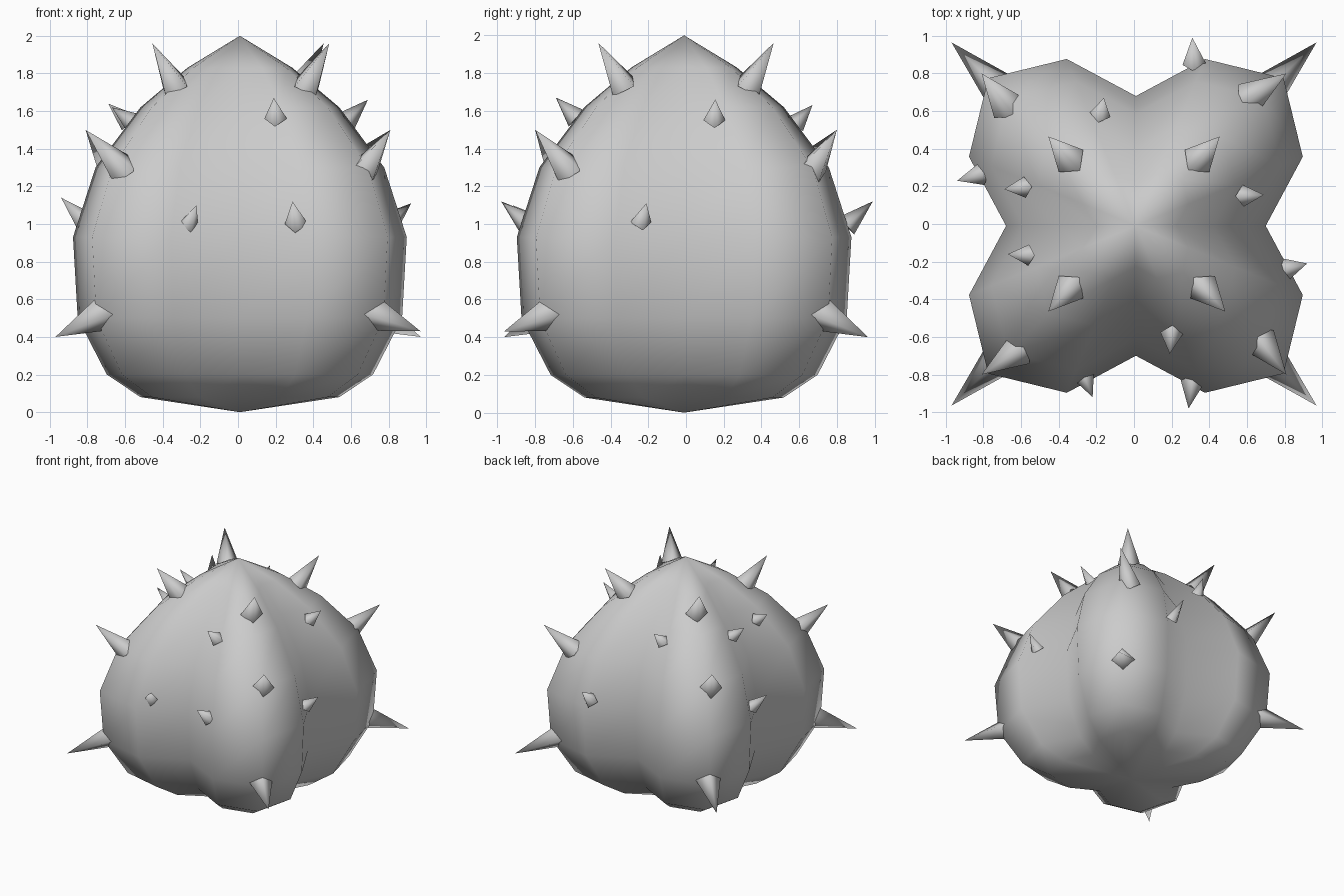
import bpy, bmesh, math
from mathutils import Vector

cube = bpy.data.objects.get("Cube")
if cube:
    bpy.data.objects.remove(cube)

grey = bpy.data.materials.new("plain grey")
grey.use_nodes = True
COLOUR = (0.6, 0.6, 0.6, 1)
grey.diffuse_color = COLOUR
grey.node_tree.nodes["Principled BSDF"].inputs["Base Color"].default_value = COLOUR


def finish(bm, name):
    """Turn a bmesh into a smooth shaded grey object."""
    bmesh.ops.recalc_face_normals(bm, faces=bm.faces)
    for face in bm.faces:
        face.smooth = True
    mesh = bpy.data.meshes.new(name)
    bm.to_mesh(mesh)
    bm.free()
    mesh.materials.append(grey)
    obj = bpy.data.objects.new(name, mesh)
    bpy.context.collection.objects.link(obj)
    return obj


# Lobed body: a star-like cross-section scaled up the height
CENTRE = Vector((0.01, -0.01, 0))
LOBE = [0.69, 0.96, 1.11, 0.96]          # valley, shoulder, ridge, shoulder
PROFILE = [(0.53, 0.08), (0.71, 0.2), (0.865, 0.5), (0.89, 0.93),
           (0.77, 1.3), (0.53, 1.62), (0.28, 1.83)]
SIDES = 16
bm = bmesh.new()
rings = []
for width, z in PROFILE:
    ring = []
    for i in range(SIDES):
        a = math.tau * i / SIDES
        r = LOBE[i % 4] * width / 0.89
        ring.append(bm.verts.new(CENTRE + Vector((r * math.cos(a), r * math.sin(a), z))))
    rings.append(ring)
bottom = bm.verts.new(CENTRE)
top = bm.verts.new(CENTRE + Vector((0, 0, 2)))
for i in range(SIDES):
    j = (i + 1) % SIDES
    for low, high in zip(rings, rings[1:]):
        bm.faces.new((low[i], low[j], high[j], high[i]))
    bm.faces.new((bottom, rings[0][j], rings[0][i]))
    bm.faces.new((top, rings[-1][i], rings[-1][j]))
finish(bm, "body")


def thorn(name, base, tip, radius):
    """Four-sided spike with corners to the sides, above and below."""
    base, tip = Vector(base), Vector(tip)
    axis = (tip - base).normalized()
    side = Vector((0, 0, 1)).cross(axis).normalized()
    up = axis.cross(side)
    bm = bmesh.new()
    corners = [bm.verts.new(base + d * radius) for d in (side, up, -side, -up)]
    point = bm.verts.new(tip)
    for i in range(4):
        bm.faces.new((corners[i], corners[(i + 1) % 4], point))
    cap = bm.faces.new(corners[::-1])
    for edge in cap.edges:
        edge.smooth = False
    finish(bm, name)


# Three thorns up each lobe ridge
for sx, lr in ((-1, "right"), (1, "left")):
    for sy, fb in ((-1, "front"), (1, "back")):
        shift = 0.03 if (sx, sy) == (1, -1) else 0
        tag = f"{fb}_{lr}"
        thorn("low_thorn_" + tag, (sx * 0.71, sy * 0.71, 0.53),
              (sx * 0.97, sy * 0.965, 0.4 + shift), 0.1)
        swing = 0.03 * (1 if sx == sy else -1)
        if sx * sy > 0:
            mid = (sx * 0.605, sy * 0.665, 1.28)
        else:
            mid = (sx * 0.67, sy * 0.62, 1.28)
        thorn("middle_thorn_" + tag, mid, (sx * 0.81, sy * 0.8, 1.5), 0.092)
        thorn("upper_thorn_" + tag, (sx * (0.335 + shift), sy * 0.335, 1.73),
              (sx * (0.455 + shift), sy * 0.465, 1.96), 0.088)

# Small thorns on the lobe flanks
SMALL = {
    "front_upper": ((0.2, -0.58, 1.56), (0.19, -0.69, 1.67), 0.06),
    "front_right": ((-0.265, -0.81, 1.0), (-0.22, -0.92, 1.1), 0.056),
    "front_left": ((0.31, -0.84, 1.0), (0.29, -0.98, 1.12), 0.062),
    "left_upper": ((0.58, 0.15, 1.55), (0.69, 0.155, 1.66), 0.058),
    "left_middle": ((0.81, -0.24, 1.01), (0.92, -0.21, 1.11), 0.058),
    "right_upper_back": ((-0.58, 0.195, 1.54), (-0.69, 0.185, 1.64), 0.056),
    "right_upper_front": ((-0.56, -0.165, 1.54), (-0.67, -0.16, 1.62), 0.056),
    "right_middle": ((-0.81, 0.265, 1.01), (-0.94, 0.23, 1.14), 0.06),
    "back_upper": ((-0.18, 0.58, 1.53), (-0.16, 0.67, 1.63), 0.056),
    "back_middle": ((0.32, 0.85, 0.99), (0.31, 0.99, 1.12), 0.062),
}
for place, shape in SMALL.items():
    thorn("small_thorn_" + place, *shape)
